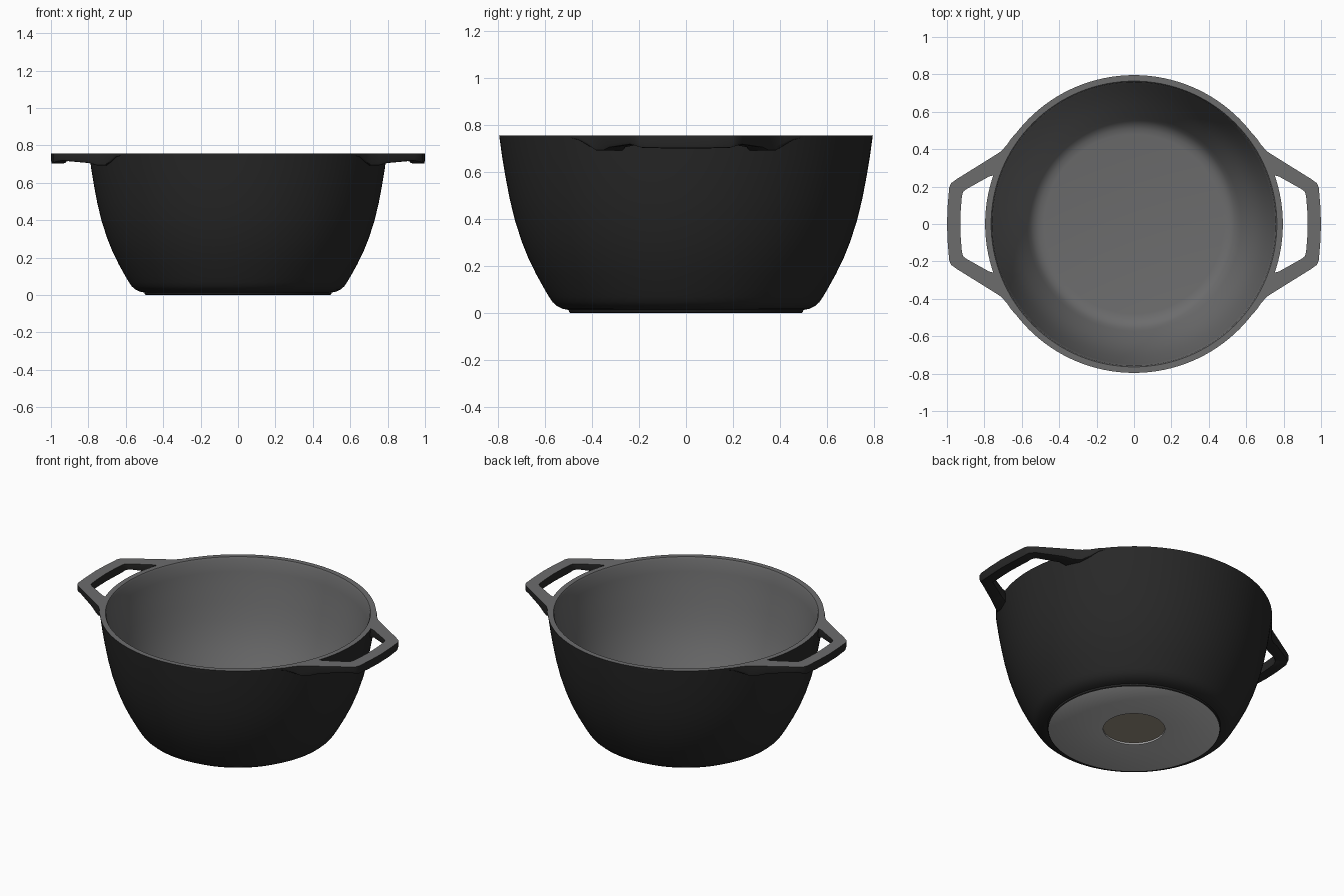
import bpy, bmesh, math

if "Cube" in bpy.data.objects:
    bpy.data.objects.remove(bpy.data.objects["Cube"])


def material(name, rgb):
    m = bpy.data.materials.new(name)
    m.diffuse_color = (*rgb, 1)
    m.use_nodes = True
    m.node_tree.nodes["Principled BSDF"].inputs["Base Color"].default_value = m.diffuse_color
    return m


BLACK = material("matte_black", (0.021, 0.021, 0.021))
GREY = material("iron_grey", (0.15, 0.15, 0.152))
BROWN = material("brown_grey", (0.32, 0.275, 0.22))
STEEL = material("base_steel", (0.50, 0.50, 0.50))


def finish(name, bm, mats, angle):
    bmesh.ops.recalc_face_normals(bm, faces=bm.faces)
    me = bpy.data.meshes.new(name)
    bm.to_mesh(me)
    bm.free()
    for m in mats:
        me.materials.append(m)
    ob = bpy.data.objects.new(name, me)
    bpy.context.collection.objects.link(ob)
    bpy.ops.object.select_all(action='DESELECT')
    ob.select_set(True)
    bpy.context.view_layer.objects.active = ob
    bpy.ops.object.shade_smooth_by_angle(angle=math.radians(angle))
    return ob


def lathe(name, profile, mats, seg=128):
    """Spin (radius, height, material of the next strip) points round z."""
    bm = bmesh.new()
    rings = []
    for r, z, _ in profile:
        if r == 0:
            rings.append([bm.verts.new((0, 0, z))] * seg)
        else:
            rings.append([bm.verts.new((r * math.cos(a), r * math.sin(a), z))
                          for a in (2 * math.pi * i / seg for i in range(seg))])
    for k in range(len(profile) - 1):
        for i in range(seg):
            j = (i + 1) % seg
            quad = [rings[k][i], rings[k][j], rings[k + 1][j], rings[k + 1][i]]
            f = bm.faces.new(list(dict.fromkeys(quad)))
            f.material_index = profile[k][2]
    return finish(name, bm, mats, 35)


# Pot body: recessed base disc, steel base, outer wall, rim, inner wall, floor
lathe("pot_body", [
    (0, 0.010, 2), (0.178, 0.010, 3), (0.178, 0.0, 3), (0.492, 0.0, 0),
    (0.498, 0.004, 0), (0.500, 0.013, 0), (0.525, 0.018, 0), (0.550, 0.030, 0),
    (0.569, 0.047, 0), (0.583, 0.068, 0), (0.602, 0.10, 0), (0.638, 0.165, 0),
    (0.670, 0.23, 0), (0.700, 0.305, 0), (0.729, 0.395, 0), (0.752, 0.49, 0),
    (0.770, 0.585, 0), (0.784, 0.67, 0), (0.796, 0.757, 1),
    (0.764, 0.757, 1), (0.758, 0.745, 1), (0.748, 0.67, 1), (0.733, 0.585, 1),
    (0.714, 0.49, 1), (0.692, 0.395, 1), (0.664, 0.305, 1), (0.633, 0.23, 1),
    (0.601, 0.165, 1), (0.572, 0.11, 1), (0.555, 0.08, 1), (0.535, 0.059, 1),
    (0.510, 0.046, 1), (0.48, 0.041, 1), (0, 0.04, 1)],
    [BLACK, GREY, BROWN, STEEL])

# Handle stations from the wall to the middle of the grip:
# outer x, y, inner x, y, underside height
HALF = [
    (0.600, 0.520, 0.600, 0.500, 0.752), (0.655, 0.459, 0.640, 0.447, 0.738),
    (0.682, 0.420, 0.665, 0.410, 0.715), (0.713, 0.387, 0.700, 0.345, 0.692),
    (0.755, 0.360, 0.738, 0.264, 0.692), (0.800, 0.332, 0.775, 0.254, 0.705),
    (0.945, 0.242, 0.895, 0.187, 0.718), (0.978, 0.218, 0.914, 0.172, 0.711),
    (0.988, 0.195, 0.920, 0.150, 0.704), (0.996, 0.100, 0.926, 0.080, 0.702),
    (1.000, 0.000, 0.929, 0.000, 0.702)]
PATH = HALF + [(a, -b, c, -d, z) for a, b, c, d, z in reversed(HALF[:-1])]
TOP = 0.757


def handle(name, side):
    bm = bmesh.new()
    rings = []
    for ox, oy, ix, iy, zb in PATH:
        mid = zb + (TOP - zb) * 0.3
        # (position from outer to inner edge, height)
        section = [(0, TOP), (1, TOP), (1, mid), (0.94, zb + 0.002), (0.8, zb),
                   (0.2, zb), (0.06, zb + 0.002), (0, mid)]
        rings.append([bm.verts.new((side * (ox + (ix - ox) * t),
                                    oy + (iy - oy) * t, z)) for t, z in section])
    n = len(rings[0])
    for a, b in zip(rings, rings[1:]):
        for i in range(n):
            j = (i + 1) % n
            f = bm.faces.new((a[i], a[j], b[j], b[i]))
            f.material_index = 1 if i == 0 else 0   # flat top is bare grey
    bm.faces.new(rings[0])
    bm.faces.new(rings[-1])
    return finish(name, bm, [BLACK, GREY], 50)


# Loop handles on both sides
handle("right_handle", 1)
handle("left_handle", -1)
